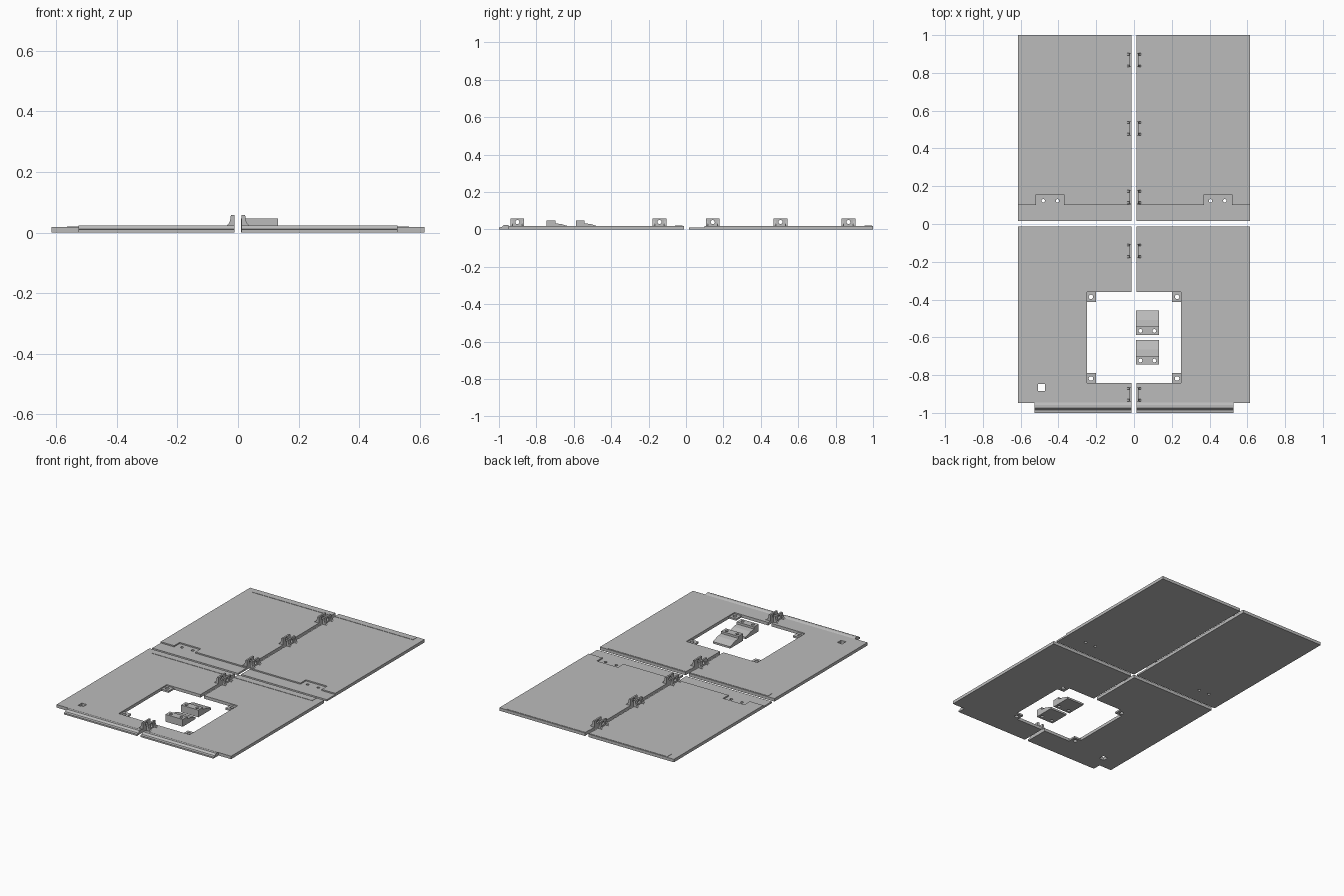
import bpy
import math
from mathutils import Matrix

cube = bpy.data.objects.get("Cube")
if cube:
    bpy.data.objects.remove(cube)

grey = bpy.data.materials.new("plain grey")
grey.use_nodes = True
colour = (0.5, 0.5, 0.5, 1)
grey.diffuse_color = colour
grey.node_tree.nodes["Principled BSDF"].inputs["Base Color"].default_value = colour

# Local (u, v, depth) to world axes
FLAT = Matrix.Identity(3)
SIDE = Matrix(((0, 0, 1), (1, 0, 0), (0, 1, 0)))    # u=y, v=z, depth=x
FRONT = Matrix(((1, 0, 0), (0, 0, -1), (0, 1, 0)))  # u=x, v=z, depth=-y


def slab(name, loops, low, high, axes=FLAT):
    """Extrude an outline with holes between two depths."""
    curve = bpy.data.curves.new(name, "CURVE")
    curve.dimensions = "2D"
    curve.fill_mode = "BOTH"
    curve.extrude = abs(high - low) / 2
    for pts in loops:
        spline = curve.splines.new("POLY")
        spline.points.add(len(pts) - 1)
        for p, (u, v) in zip(spline.points, pts):
            p.co = (u, v, 0, 1)
        spline.use_cyclic_u = True
    temp = bpy.data.objects.new(name, curve)
    bpy.context.collection.objects.link(temp)
    bpy.context.view_layer.update()
    deps = bpy.context.evaluated_depsgraph_get()
    mesh = bpy.data.meshes.new_from_object(temp.evaluated_get(deps))
    bpy.data.objects.remove(temp)
    mesh.transform(Matrix.Translation((0, 0, (low + high) / 2)))
    mesh.transform(axes.to_4x4())
    mesh.materials.clear()
    mesh.materials.append(grey)
    for poly in mesh.polygons:
        poly.use_smooth = False
    obj = bpy.data.objects.new(name, mesh)
    bpy.context.collection.objects.link(obj)
    return obj


def rect(x0, x1, y0, y1):
    return [(x0, y0), (x1, y0), (x1, y1), (x0, y1)]


def circle(x, y, r, n=16):
    return [(x + r * math.cos(2 * math.pi * i / n), y + r * math.sin(2 * math.pi * i / n))
            for i in range(n)]


GAP, EDGE, STEP, TOP = 0.012, 0.615, 0.011, 0.019

for s, side in ((1, "left"), (-1, "right")):
    def flip(pts):
        return [(s * x, y) for x, y in pts]

    # Back panel: thin base with a stepped upper layer
    holes = [flip(circle(x, 0.123, 0.009)) for x in (0.405, 0.48)]
    slab(f"back_panel_base_{side}", [flip(rect(GAP, EDGE, 0.015, 1))] + holes, 0, STEP)
    upper = [(GAP, 0.1), (0.37, 0.1), (0.37, 0.155), (0.52, 0.155), (0.52, 0.1),
             (EDGE, 0.1), (EDGE, 1), (GAP, 1)]
    slab(f"back_panel_top_{side}", [flip(upper)], STEP, TOP)
    slab(f"back_edge_ridge_{side}", [flip(rect(GAP, 0.565, 0.955, 0.995))], TOP, 0.021)

    # Front panel around the window
    panel = [(GAP, -0.012), (EDGE, -0.012), (EDGE, -0.948), (GAP, -0.948), (GAP, -0.843),
             (0.2, -0.843), (0.25, -0.843), (0.25, -0.36), (GAP, -0.36)]
    loops = [flip(panel)]
    if s < 0:
        loops.append(rect(-0.507, -0.472, -0.885, -0.848))
    slab(f"front_panel_{side}", loops, 0, TOP)
    slab(f"middle_ridge_{side}", [flip(rect(GAP, 0.565, -0.06, -0.018))], TOP, 0.021)

    # Thin screw tabs in the window corners
    for place, y0, y1, hy in (("rear", -0.413, -0.36, -0.386), ("front", -0.843, -0.79, -0.818)):
        slab(f"{place}_window_tab_{side}",
             [flip(rect(0.2, 0.25, y0, y1)), flip(circle(0.228, hy, 0.012))], 0, STEP)

    # Hooked lip on the front edge
    lip = [(-0.945, 0), (-1, 0), (-1, 0.01), (-0.985, 0.012), (-0.974, 0.024),
           (-0.958, 0.024), (-0.945, TOP)]
    slab(f"front_lip_{side}", [lip], s * GAP, s * 0.527, SIDE)

    # Connector brackets: upright plate with hole and two concave gussets
    arc = [(0.05 - 0.026 * math.cos(a), 0.055 - 0.037 * math.sin(a))
           for a in (i * math.pi / 12 for i in range(7))]
    gusset = [(GAP, 0.015), (GAP, 0.057)] + arc
    for i, y in enumerate((-0.902, -0.142, 0.143, 0.506, 0.868)):
        plate = [rect(y - 0.037, y + 0.037, 0.015, 0.058), circle(y, 0.039, 0.011)]
        slab(f"bracket_plate_{side}_{i}", plate, s * GAP, s * 0.023, SIDE)
        for d in (-0.031, 0.031):
            slab(f"bracket_gusset_{side}_{i}", [flip(gusset)],
                 -(y + d) - 0.006, -(y + d) + 0.006, FRONT)

# Two loose wedge clips inside the window, with screw holes through the block
for name, y in (("front", -0.745), ("rear", -0.588)):
    block = [rect(0.01, 0.132, y, y + 0.046)]
    block += [circle(x, y + 0.022, 0.01) for x in (0.034, 0.108)]
    slab(f"{name}_wedge_block", block, 0, 0.046)
    ramp = [(y + 0.046, 0), (y + 0.13, 0), (y + 0.13, 0.012), (y + 0.08, 0.028), (y + 0.046, 0.032)]
    slab(f"{name}_wedge_ramp", [ramp], 0.01, 0.132, SIDE)
